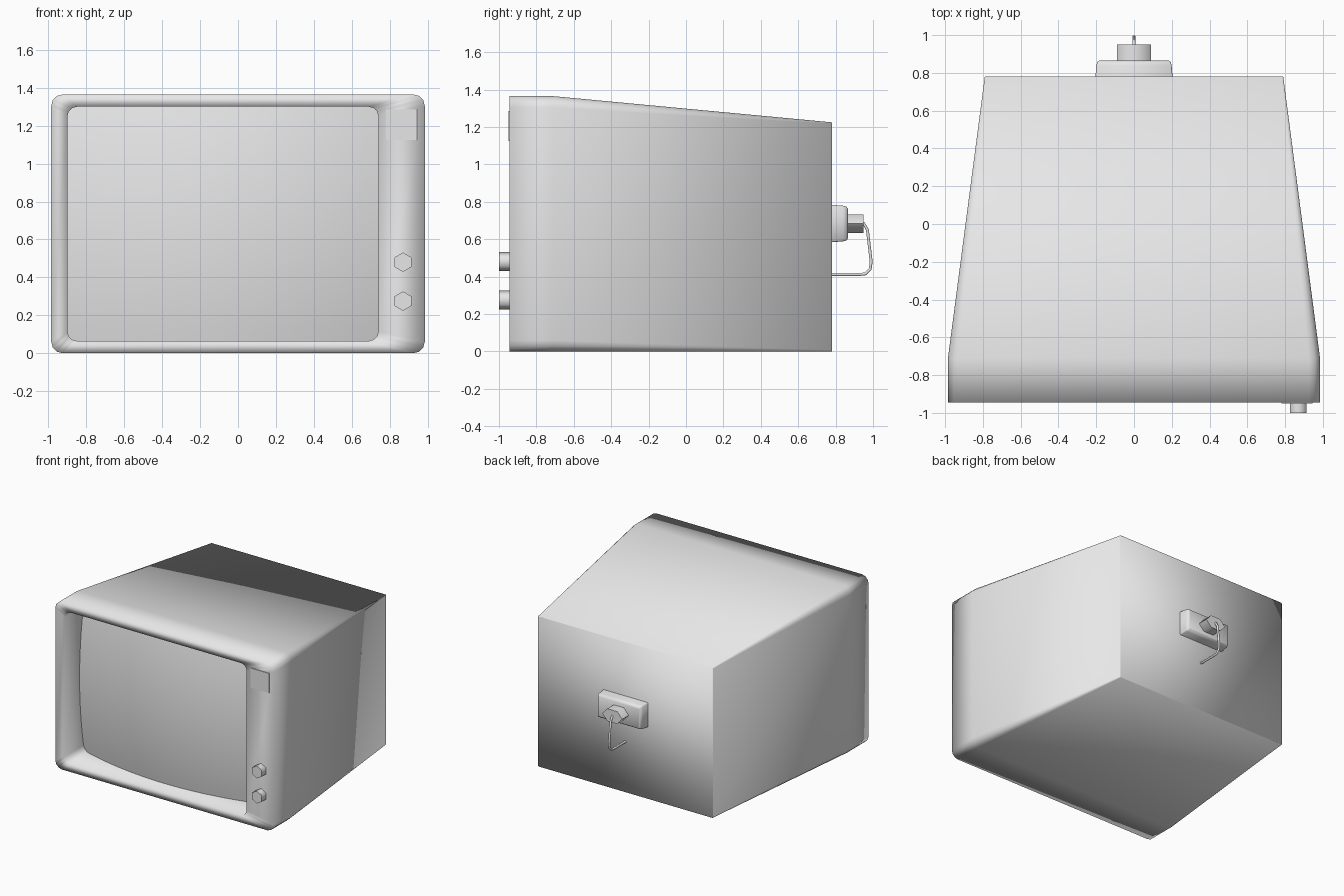
import bpy, bmesh, math

cube = bpy.data.objects.get("Cube")
if cube:
    bpy.data.objects.remove(cube, do_unlink=True)

grey = bpy.data.materials.new("plain_grey")
grey.use_nodes = True
GREY = (0.8, 0.8, 0.8, 1)
grey.diffuse_color = GREY
grey.node_tree.nodes["Principled BSDF"].inputs["Base Color"].default_value = GREY


def finish(name, bm, angle=None):
    """Turn a bmesh into a smooth-shaded object; edges sharper than angle stay crisp."""
    bmesh.ops.recalc_face_normals(bm, faces=bm.faces)
    for f in bm.faces:
        f.smooth = True
    if angle:
        for e in bm.edges:
            if e.is_manifold and e.calc_face_angle() > math.radians(angle):
                e.smooth = False
    mesh = bpy.data.meshes.new(name)
    bm.to_mesh(mesh)
    bm.free()
    mesh.materials.append(grey)
    obj = bpy.data.objects.new(name, mesh)
    bpy.context.collection.objects.link(obj)
    return obj


def rounded_loop(bm, y, x0, x1, z0, z1, r, seg=3):
    """Ring of vertices around a rounded rectangle facing the front."""
    verts = []
    corners = [(x1 - r, z1 - r), (x0 + r, z1 - r), (x0 + r, z0 + r), (x1 - r, z0 + r)]
    for i, (cx, cz) in enumerate(corners):
        for k in range(seg + 1):
            a = math.pi / 2 * (i + k / seg)
            verts.append(bm.verts.new((cx + r * math.cos(a), y, cz + r * math.sin(a))))
    return verts


def skin(bm, loops):
    for a, b in zip(loops, loops[1:]):
        for i in range(len(a)):
            j = (i + 1) % len(a)
            bm.faces.new((a[i], a[j], b[j], b[i]))


FRONT, BACK = -0.945, 0.78
OPENING = (-0.9, 0.74, 0.065, 1.3)

# Cabinet: recess wall, front frame, straight front part, tapered rear
bm = bmesh.new()
loops = [
    rounded_loop(bm, FRONT + 0.28, *OPENING, 0.05),
    rounded_loop(bm, FRONT, *OPENING, 0.05),
    rounded_loop(bm, FRONT, -0.985, 0.985, 0, 1.365, 0.06),
    rounded_loop(bm, -0.71, -0.985, 0.985, 0, 1.365, 0.06),
    rounded_loop(bm, BACK, -0.79, 0.79, 0, 1.225, 0.008),
]
skin(bm, loops)
bm.faces.new(loops[-1])
finish("cabinet", bm)

# Bulging screen set into the recess
x0, x1, z0, z1 = OPENING
bm = bmesh.new()
bmesh.ops.create_grid(bm, x_segments=24, y_segments=18, size=1)
for v in bm.verts:
    u, w = v.co.x, v.co.y
    depth = 0.25 - 0.13 * (1 - u * u) - 0.06 * (1 - w * w)
    v.co = ((x0 + x1) / 2 + u * (x1 - x0) / 2, FRONT + depth,
            (z0 + z1) / 2 + w * (z1 - z0) / 2)
screen = finish("screen", bm)
if screen.data.polygons[0].normal.y > 0:
    screen.data.flip_normals()


def prism(name, y0, y1, rings, angle):
    """Closed solid through rings of (x, z) outlines between y0 and y1."""
    bm = bmesh.new()
    loops = [[bm.verts.new((x, y, z)) for x, z in ring] for y, ring in zip((y0, y1), rings)]
    skin(bm, loops)
    for loop in loops:
        bm.faces.new(loop)
    return finish(name, bm, angle)


def hexagon(cx, cz, rx, rz, turn):
    return [(cx + rx * math.cos(math.pi / 3 * i + turn),
             cz + rz * math.sin(math.pi / 3 * i + turn)) for i in range(6)]


# Two control knobs
for name, z in (("upper_knob", 0.48), ("lower_knob", 0.275)):
    ring = hexagon(0.87, z, 0.051, 0.051, math.pi / 2)
    prism(name, -1.0, FRONT + 0.01, (ring, ring), 70)

# Thin badge plate at the upper corner
plate = [(0.78, 1.125), (0.945, 1.125), (0.945, 1.285), (0.78, 1.285)]
prism("badge_plate", FRONT - 0.005, FRONT + 0.003, (plate, plate), 30)

# Rear socket housing with a rounded outer rim
bm = bmesh.new()
loops = [rounded_loop(bm, y, -0.205 + d, 0.205 - d, 0.583 + d, 0.785 - d, 0.006, 1)
         for y, d in ((BACK - 0.01, 0), (0.84, 0.006), (0.857, 0.01), (0.866, 0.022))]
skin(bm, loops)
bm.faces.new(loops[0])
bm.faces.new(loops[-1])
finish("socket_housing", bm, 50)

# Plug in the socket
ring = hexagon(0, 0.683, 0.09, 0.058, 0)
prism("cable_plug", 0.85, 0.95, (ring, ring), 70)

# Cable hanging from the plug and returning to the cabinet
curve = bpy.data.curves.new("cable", "CURVE")
curve.dimensions = "3D"
curve.bevel_depth = 0.009
curve.bevel_resolution = 1
curve.use_fill_caps = True
path = [(0.93, 0.69), (0.95, 0.685), (0.97, 0.65), (0.99, 0.48), (0.985, 0.44),
        (0.96, 0.415), (0.93, 0.412), (BACK - 0.01, 0.412)]
spline = curve.splines.new("POLY")
spline.points.add(len(path) - 1)
for p, (y, z) in zip(spline.points, path):
    p.co = (0, y, z, 1)
curve.materials.append(grey)
cable = bpy.data.objects.new("cable", curve)
bpy.context.collection.objects.link(cable)
